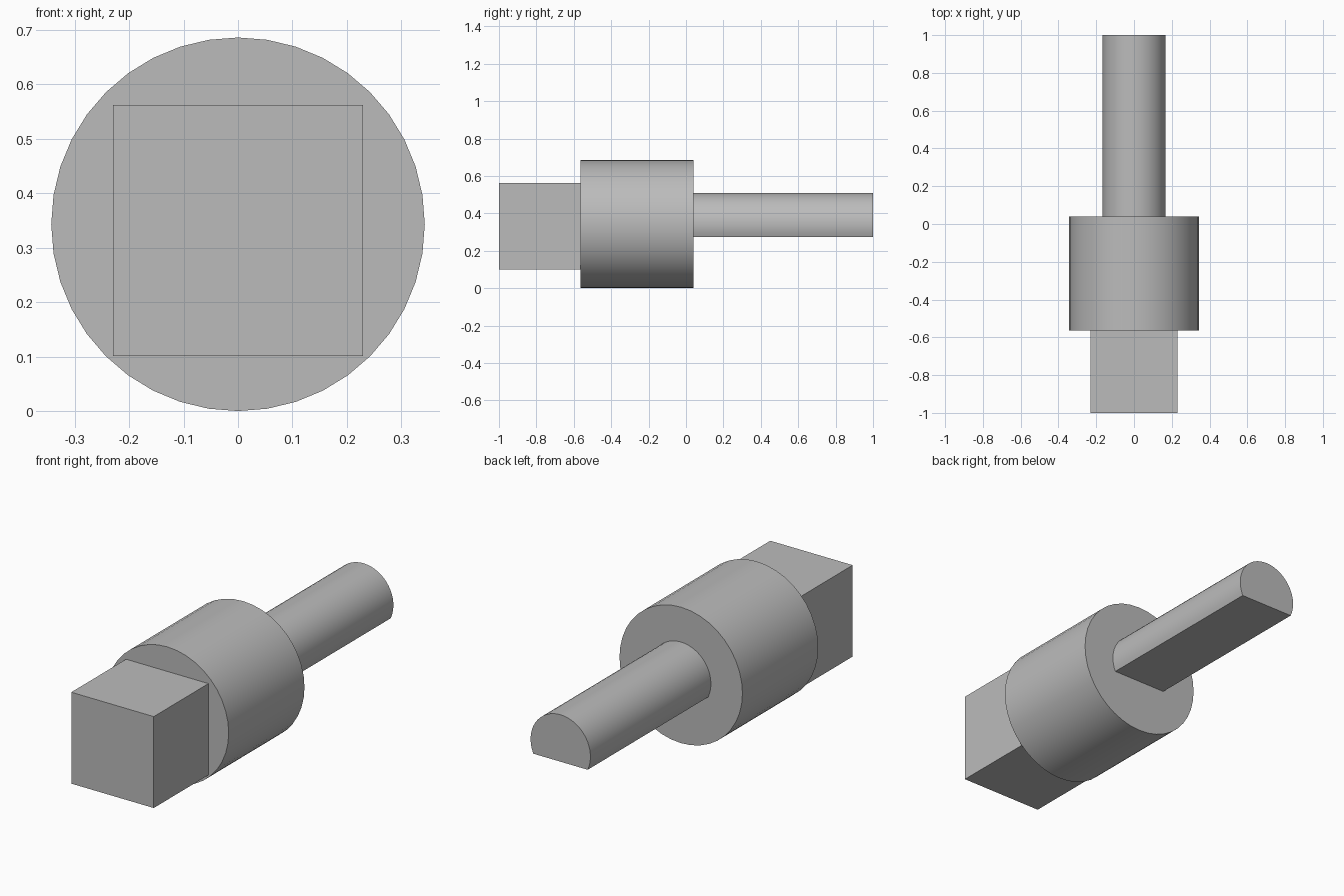
import bpy, bmesh, math

if "Cube" in bpy.data.objects:
    bpy.data.objects.remove(bpy.data.objects["Cube"], do_unlink=True)

AXIS_Z = 0.343
SHAFT_R, SHAFT_FLAT = 0.167, 0.273

# Single plain grey finish
grey = bpy.data.materials.new("plain grey")
grey.use_nodes = True
colour = (0.5, 0.5, 0.5, 1)
grey.diffuse_color = colour
grey.node_tree.nodes["Principled BSDF"].inputs["Base Color"].default_value = colour


def arc(radius, start, end, steps):
    """Points on an arc around the part axis, angles in radians."""
    angles = [start + (end - start) * i / steps for i in range(steps + 1)]
    return [(radius * math.cos(a), AXIS_Z + radius * math.sin(a)) for a in angles]


def extrude_profile(name, profile, y0, y1, caps):
    """Sweep an (x, z) profile along y, closing only the listed ends."""
    bm = bmesh.new()
    front, back = [[bm.verts.new((x, y, z)) for x, z in profile] for y in (y0, y1)]
    count = len(profile)
    for i in range(count):
        j = (i + 1) % count
        bm.faces.new((front[i], front[j], back[j], back[i]))
    if "front" in caps:
        bm.faces.new(front[::-1])
    if "back" in caps:
        bm.faces.new(back)
    # Outward direction: the profiles run anticlockwise seen from the front
    for face in bm.faces:
        face.normal_update()
        middle = face.calc_center_median()
        out = middle.copy()
        out.z -= AXIS_Z
        out.y = middle.y - (y0 + y1) / 2
        if face.normal.dot(out) < 0:
            face.normal_flip()
    mesh = bpy.data.meshes.new(name)
    bm.to_mesh(mesh)
    bm.free()
    mesh.materials.append(grey)
    obj = bpy.data.objects.new(name, mesh)
    bpy.context.collection.objects.link(obj)
    bpy.ops.object.select_all(action="DESELECT")
    obj.select_set(True)
    bpy.context.view_layer.objects.active = obj
    bpy.ops.object.shade_smooth_by_angle(angle=math.radians(30))
    return obj


# Square drive block at the front
square = [(-0.23, 0.101), (0.23, 0.101), (0.23, 0.562), (-0.23, 0.562)]
extrude_profile("square_block", square, -1, -0.564, ["front"])

# Round collar in the middle
extrude_profile("round_collar", arc(AXIS_Z, 0, math.tau, 40)[:-1], -0.564, 0.04,
                ["front", "back"])

# D-shaped shaft at the back, flat along its underside
dip = math.asin((AXIS_Z - SHAFT_FLAT) / SHAFT_R)
extrude_profile("flatted_shaft", arc(SHAFT_R, -dip, math.pi + dip, 32), 0.04, 1, ["back"])
